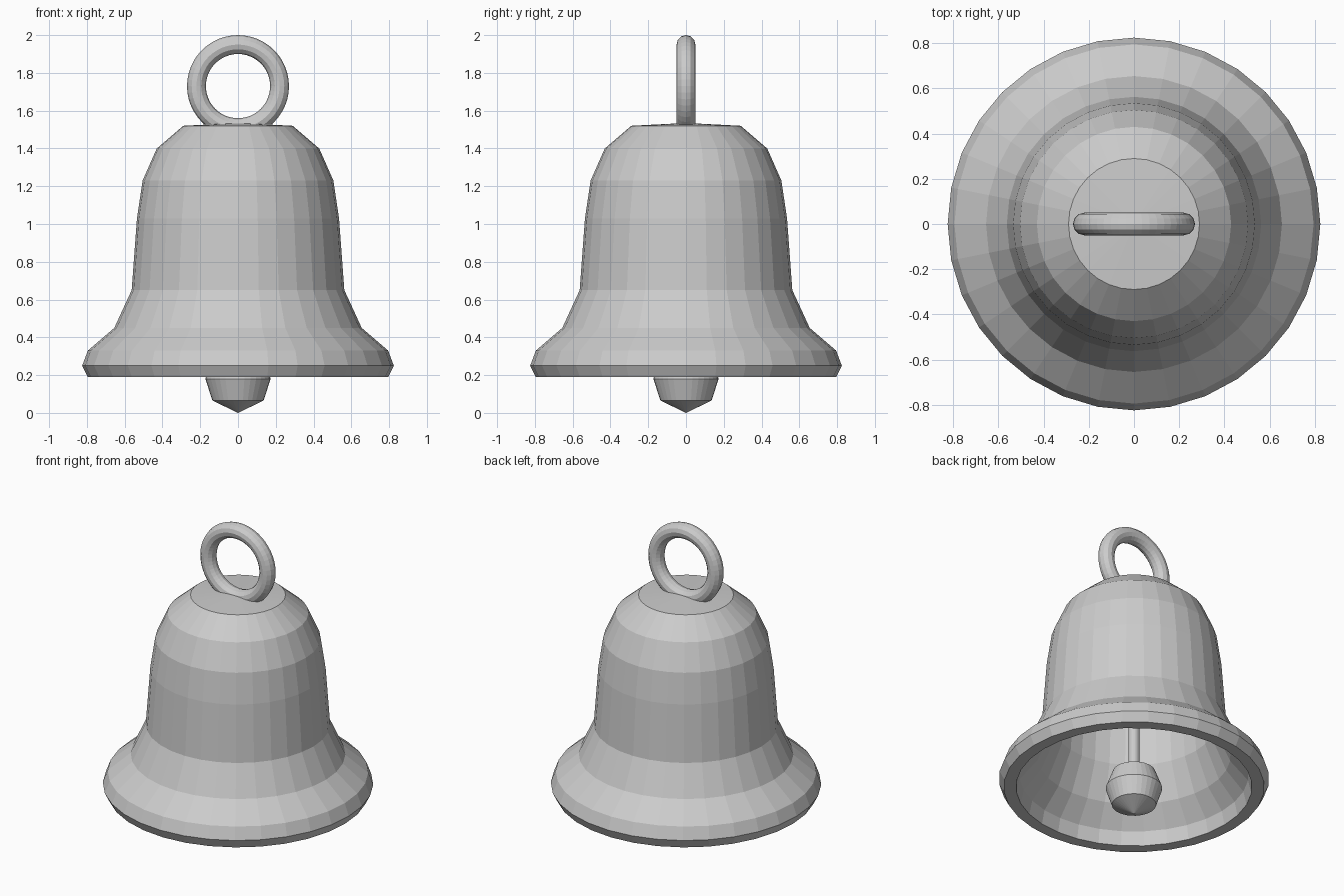
import bpy, bmesh, math

cube = bpy.data.objects.get("Cube")
if cube:
    bpy.data.objects.remove(cube, do_unlink=True)

grey = bpy.data.materials.new("plain grey")
grey.use_nodes = True
COLOUR = (0.6, 0.6, 0.6, 1)
grey.diffuse_color = COLOUR
grey.node_tree.nodes["Principled BSDF"].inputs["Base Color"].default_value = COLOUR


def lathe(name, profile, sides):
    """Spin a profile of (radius, height) points around the z axis."""
    bm = bmesh.new()
    verts = [bm.verts.new((r, 0, z)) for r, z in profile]
    edges = [bm.edges.new(pair) for pair in zip(verts, verts[1:])]
    bmesh.ops.spin(bm, geom=verts + edges, cent=(0, 0, 0), axis=(0, 0, 1),
                   angle=math.tau, steps=sides, use_merge=True)
    bmesh.ops.remove_doubles(bm, verts=bm.verts, dist=0.0005)
    bmesh.ops.recalc_face_normals(bm, faces=bm.faces)
    mesh = bpy.data.meshes.new(name)
    bm.to_mesh(mesh)
    bm.free()
    mesh.materials.append(grey)
    obj = bpy.data.objects.new(name, mesh)
    bpy.context.collection.objects.link(obj)
    return obj


# Hollow bell: outer wall from the crown down to the lip, then back up inside
outer = [(0, 1.535), (0.29, 1.52), (0.43, 1.40), (0.505, 1.23), (0.535, 1.03),
         (0.563, 0.65), (0.655, 0.45), (0.795, 0.33), (0.825, 0.25), (0.795, 0.19)]
inner = [(0.72, 0.19), (0.70, 0.28), (0.59, 0.41), (0.495, 0.63), (0.465, 1.03),
         (0.435, 1.21), (0.37, 1.35), (0.26, 1.45), (0, 1.46)]
lathe("bell_body", outer + inner, 32)

# Clapper weight and the rod it hangs from
lathe("clapper", [(0, 0), (0.135, 0.065), (0.173, 0.18), (0.13, 0.295), (0, 0.30)], 32)
lathe("clapper_rod", [(0, 0.28), (0.034, 0.28), (0.034, 1.48), (0, 1.48)], 16)

# Hanging ring, sunk a little into the crown
bpy.ops.mesh.primitive_torus_add(major_radius=0.22, minor_radius=0.05,
                                 major_segments=48, minor_segments=12,
                                 location=(0, 0, 1.73), rotation=(math.pi / 2, 0, 0))
ring = bpy.context.object
ring.name = "hanging_ring"
ring.data.materials.append(grey)
